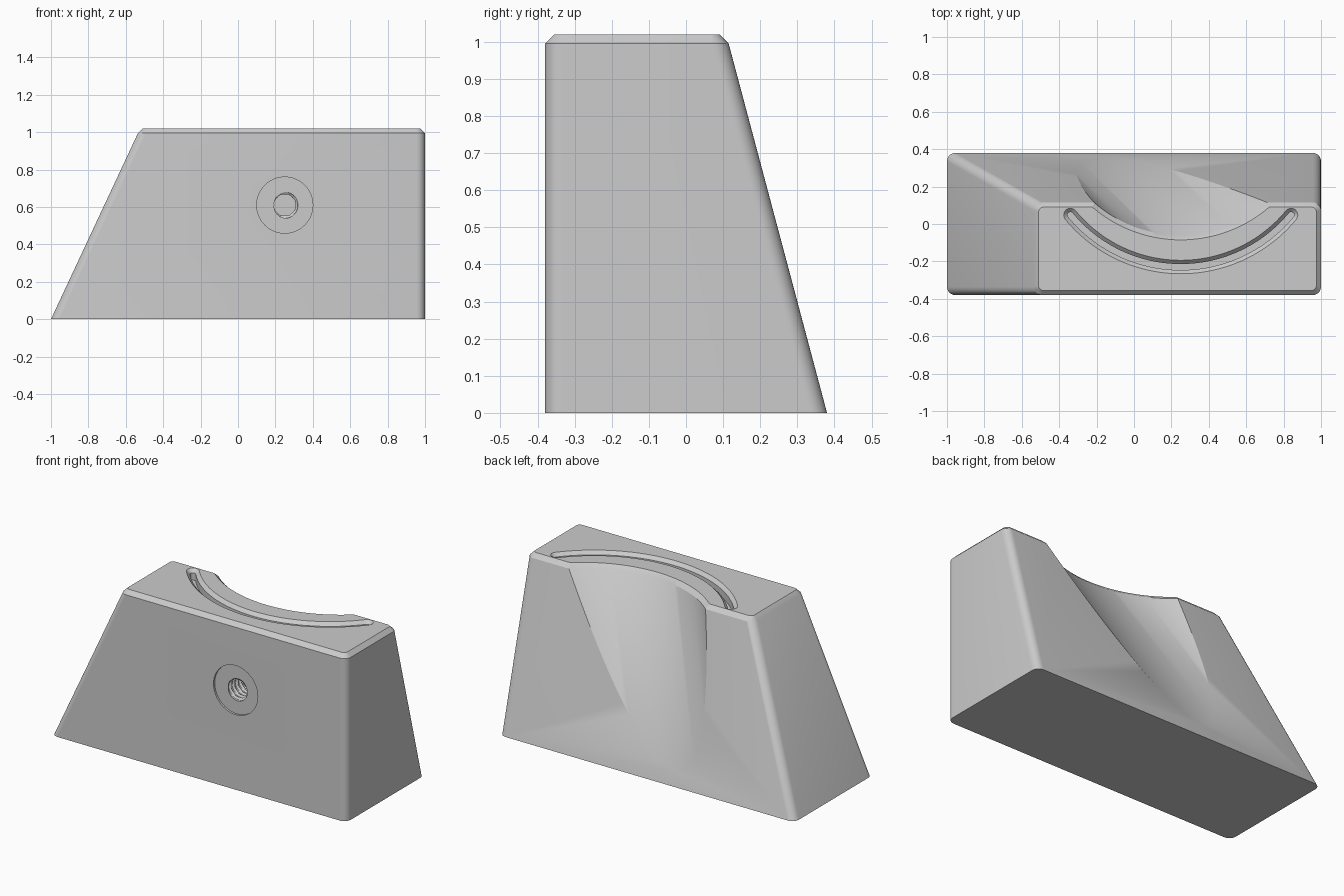
import bpy, bmesh, math
from math import pi, cos, sin

if "Cube" in bpy.data.objects:
    bpy.data.objects.remove(bpy.data.objects["Cube"])

grey = bpy.data.materials.new("light grey")
grey.diffuse_color = (0.6, 0.6, 0.6, 1)
grey.use_nodes = True
grey.node_tree.nodes["Principled BSDF"].inputs["Base Color"].default_value = grey.diffuse_color


def loft(name, loops):
    """Closed solid skinned through equal-length loops of points."""
    bm = bmesh.new()
    rows = [[bm.verts.new(p) for p in loop] for loop in loops]
    n = len(rows[0])
    for a, b in zip(rows, rows[1:]):
        for i in range(n):
            j = (i + 1) % n
            bm.faces.new((a[i], a[j], b[j], b[i]))
    bm.faces.new(rows[0][::-1])
    bm.faces.new(rows[-1])
    bmesh.ops.recalc_face_normals(bm, faces=bm.faces[:])
    me = bpy.data.meshes.new(name)
    bm.to_mesh(me)
    bm.free()
    me.materials.append(grey)
    ob = bpy.data.objects.new(name, me)
    bpy.context.collection.objects.link(ob)
    return ob


def rounded_rect(x0, x1, y0, y1, z, r, seg=8):
    pts = []
    corners = [(x1 - r, y1 - r), (x0 + r, y1 - r), (x0 + r, y0 + r), (x1 - r, y0 + r)]
    for k, (cx, cy) in enumerate(corners):
        for i in range(seg + 1):
            a = pi / 2 * (k + i / seg)
            pts.append((cx + r * cos(a), cy + r * sin(a), z))
    return pts


def circle(cx, cy, z, r, n=160):
    return [(cx + r * cos(2 * pi * i / n), cy + r * sin(2 * pi * i / n), z) for i in range(n)]


def arc_slot(cx, cy, radius, half_angle, w, z, n=64, cap=10):
    """Outline of a curved slot with round ends, w is half its width."""
    a0, a1 = -pi / 2 - half_angle, -pi / 2 + half_angle
    pts = []
    for i in range(n + 1):
        a = a0 + (a1 - a0) * i / n
        pts.append((cx + (radius + w) * cos(a), cy + (radius + w) * sin(a), z))
    ex, ey = cx + radius * cos(a1), cy + radius * sin(a1)
    for i in range(1, cap):
        a = a1 + pi * i / cap
        pts.append((ex + w * cos(a), ey + w * sin(a), z))
    for i in range(n + 1):
        a = a1 + (a0 - a1) * i / n
        pts.append((cx + (radius - w) * cos(a), cy + (radius - w) * sin(a), z))
    ex, ey = cx + radius * cos(a0), cy + radius * sin(a0)
    for i in range(1, cap):
        a = a0 + pi + pi * i / cap
        pts.append((ex + w * cos(a), ey + w * sin(a), z))
    return pts


# Tapered block with rounded corners and chamfered top
C = 0.025
block = loft("block", [
    rounded_rect(-1, 1, -0.38, 0.38, 0, 0.045),
    rounded_rect(-0.535, 1, -0.38, 0.115, 0.995, 0.045),
    rounded_rect(-0.535 + C, 1 - C, -0.38 + C, 0.115 - C, 1.02, 0.025)])

# Leaning scoop in the back, flared at its rim
R, TOP, LEAN = 0.70, 0.995, 0.46
scoop = loft("scoop_cutter", [
    circle(0.25 - LEAN * (TOP + 0.1), -0.06 + R + LEAN * (TOP + 0.1), -0.1, R),
    circle(0.25, -0.06 + R, TOP, R),
    circle(0.25, -0.06 + R, TOP + 0.075, R + 0.075)])

# Curved groove in the top with chamfered lips
G = dict(cx=0.25, cy=0.535, radius=0.765, half_angle=math.asin(0.59 / 0.765))
groove = loft("groove_cutter", [
    arc_slot(**G, w=0.016, z=0.955),
    arc_slot(**G, w=0.016, z=1.00),
    arc_slot(**G, w=0.056, z=1.04)])

# Shallow round recess in the front
HX, HZ, FRONT = 0.25, 0.61, -0.38


def front_ring(y, radius, n=64):
    return [(HX + radius(2 * pi * i / n) * cos(2 * pi * i / n), y,
             HZ + radius(2 * pi * i / n) * sin(2 * pi * i / n)) for i in range(n)]


recess = loft("recess_cutter", [front_ring(y, lambda a: 0.15) for y in (-0.45, FRONT + 0.012)])

# Threaded hole: a helical ridge on a round bore
PITCH, STEP = 0.032, 0.004


def thread(y):
    def radius(a):
        t = (y / PITCH + a / (2 * pi)) % 1
        return 0.056 + 0.026 * min(1 - abs(2 * t - 1), 0.55)
    return radius


hole = loft("hole_cutter", [front_ring(-0.42 + STEP * k, thread(-0.42 + STEP * k))
                            for k in range(66)])

for cutter in (scoop, groove, recess, hole):
    m = block.modifiers.new(cutter.name, 'BOOLEAN')
    m.operation, m.solver, m.object = 'DIFFERENCE', 'EXACT', cutter
bpy.context.view_layer.objects.active = block
block.select_set(True)
for m in list(block.modifiers):
    bpy.ops.object.modifier_apply(modifier=m.name)
for cutter in (scoop, groove, recess, hole):
    bpy.data.objects.remove(cutter)
bpy.ops.object.shade_smooth_by_angle(angle=math.radians(25))
